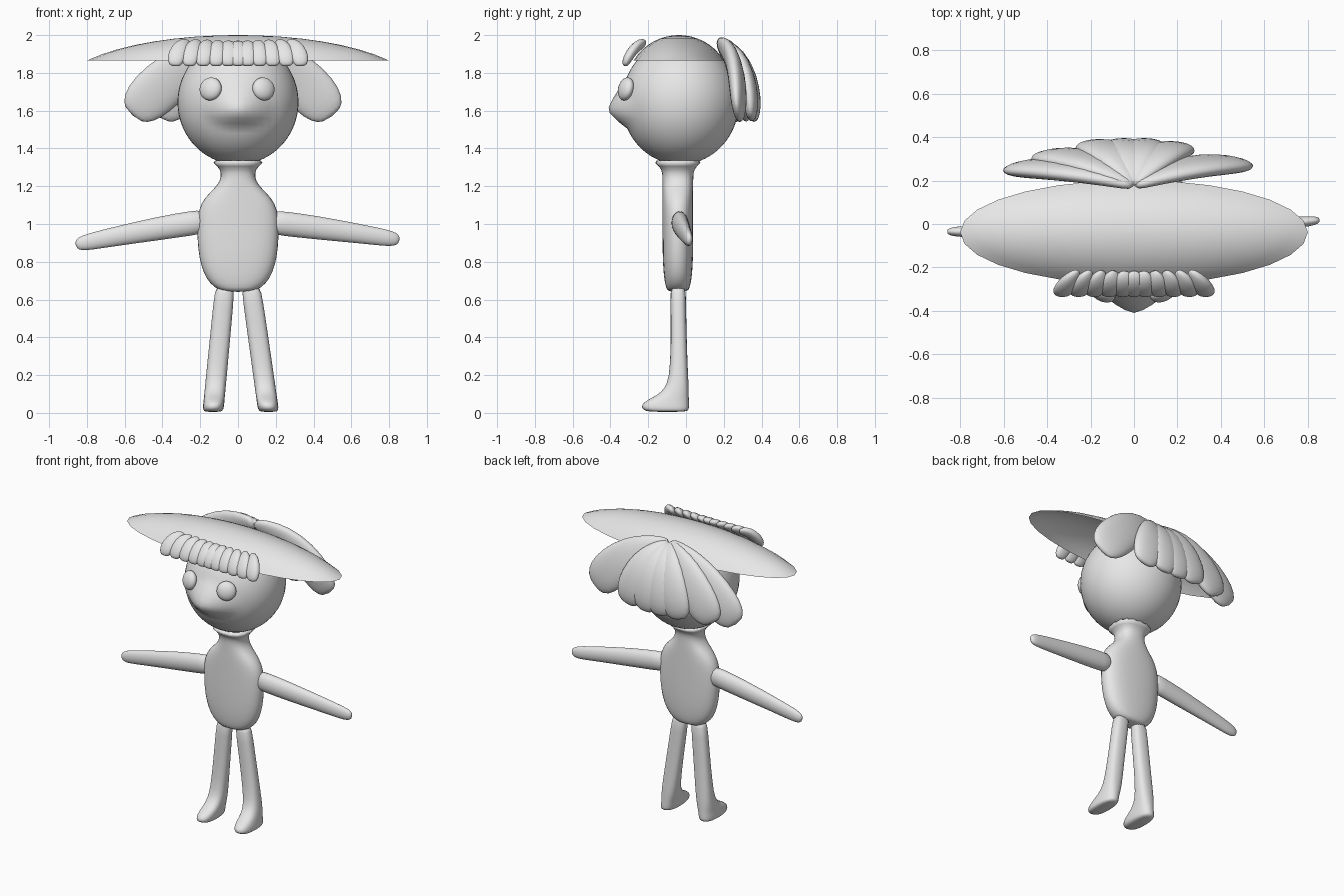
import bpy
import bmesh
from math import sin, cos, pi, sqrt, copysign, exp
from mathutils import Vector

if "Cube" in bpy.data.objects:
    bpy.data.objects.remove(bpy.data.objects["Cube"])

GREY = (0.8, 0.8, 0.8, 1)
clay = bpy.data.materials.new("plain_grey")
clay.use_nodes = True
clay.diffuse_color = GREY
clay.node_tree.nodes["Principled BSDF"].inputs["Base Color"].default_value = GREY


def finish(name, bm, subdivide=True):
    bmesh.ops.recalc_face_normals(bm, faces=bm.faces)
    mesh = bpy.data.meshes.new(name)
    bm.to_mesh(mesh)
    bm.free()
    for p in mesh.polygons:
        p.use_smooth = True
    mesh.materials.append(clay)
    ob = bpy.data.objects.new(name, mesh)
    bpy.context.collection.objects.link(ob)
    if subdivide:
        ob.modifiers.new("smooth", "SUBSURF").levels = 1
        ob.modifiers["smooth"].render_levels = 1
    return ob


def loft(name, rings, power=1.0, segs=16, capped=(True, True), subdivide=True):
    """Skin rings given as (centre, first half-axis vector, second half-axis vector)."""
    bm = bmesh.new()
    loops = []
    for c, u, v in rings:
        loop = []
        for i in range(segs):
            a = 2 * pi * i / segs
            s, t = (copysign(abs(f) ** power, f) for f in (cos(a), sin(a)))
            loop.append(bm.verts.new(Vector(c) + Vector(u) * s + Vector(v) * t))
        loops.append(loop)
    for low, high in zip(loops, loops[1:]):
        for i in range(segs):
            j = (i + 1) % segs
            bm.faces.new((low[i], low[j], high[j], high[i]))
    for flag, loop in zip(capped, (loops[0], loops[-1])):
        if flag:
            bm.faces.new(loop)
    return finish(name, bm, subdivide)


def level(x, y, z, rx, ry):
    return ((x, y, z), (rx, 0, 0), (0, ry, 0))


def strand(name, start, bend, end, hint, profile, power=1.0):
    """Flattened tube on a bent path; profile holds (t, half width, half thickness)."""
    a, b, c = Vector(start), Vector(bend), Vector(end)
    rings = []
    for t, w, th in profile:
        p = a * (1 - t) ** 2 + b * 2 * t * (1 - t) + c * t * t
        tan = ((b - a) * (1 - t) + (c - b) * t).normalized()
        n = Vector(hint)
        n = (n - tan * n.dot(tan)).normalized()
        rings.append((p, tan.cross(n) * w, n * th))
    return loft(name, rings, power)


def ball(name, loc, radii, segs=32, rows=24):
    bm = bmesh.new()
    bmesh.ops.create_uvsphere(bm, u_segments=segs, v_segments=rows, radius=1)
    for v in bm.verts:
        v.co = Vector(a * b for a, b in zip(v.co, radii))
    ob = finish(name, bm, False)
    ob.location = loc
    return ob


# Head with a pointed nose pulled out of the front
head = ball("head", (0, -0.03, 1.645), (0.32, 0.31, 0.33), 48, 36)
for v in head.data.vertices:
    if v.co.y < 0:
        dz = v.co.z + 0.045
        d = sqrt((v.co.x / 0.18) ** 2 + (dz / (0.15 if dz > 0 else 0.095)) ** 2)
        v.co.y -= 0.078 * max(0, 1 - d) ** 0.9

# Eyes, flattened against the face
for side, x in (("right", -0.145), ("left", 0.135)):
    eye = ball(side + "_eye", (x, -0.318, 1.715), (0.062, 0.062, 0.036))
    eye.rotation_mode = "QUATERNION"
    eye.rotation_quaternion = Vector((x, -0.3, 0.08)).to_track_quat("Z", "Y")

# Torso running up through the neck into the head
torso = [(0.64, .07, .05), (0.66, .125, .064), (0.71, .172, .074), (0.78, .2, .08),
         (0.87, .217, .083), (1.0, .222, .083), (1.08, .212, .083), (1.14, .18, .083),
         (1.19, .125, .083), (1.23, .095, .083), (1.27, .09, .083), (1.305, .105, .095),
         (1.345, .17, .16)]
loft("torso", [level(0, -0.043, z, rx, ry) for z, rx, ry in torso], 0.8)

# Arms
arm = [(0, .064, .045), (.1, .066, .046), (.35, .064, .042), (.7, .052, .032),
       (.9, .045, .026), (.97, .037, .021), (1, .018, .011)]
strand("left_arm", (0.17, -0.035, 1.01), (0.5, -0.02, 0.975), (0.855, 0.018, 0.915),
       (0, 1, 0), arm)
strand("right_arm", (-0.17, -0.035, 1.015), (-0.5, -0.035, 0.97), (-0.86, -0.035, 0.89),
       (0, 1, 0), arm)

# Legs, each ending in a foot that points forward: (height, toe y, heel y, half width)
leg = [(0.68, -.083, 0, .05), (0.6, -.083, 0, .054), (0.35, -.08, .005, .055),
       (0.18, -.09, .013, .056), (0.13, -.115, .015, .056), (0.095, -.15, .016, .056),
       (0.07, -.205, .017, .056), (0.045, -.238, .018, .057), (0.018, -.235, .018, .055),
       (0.004, -.2, .008, .045)]
for side, top, foot in (("left", 0.07, 0.163), ("right", -0.07, -0.133)):
    loft(side + "_leg",
         [level(foot + (top - foot) * z / 0.66, (front + back) / 2, z, w, (back - front) / 2)
          for z, front, back, w in leg], 0.8)

# Wide open-bottomed hat, an arc stretched sideways
R, MID, RIM = 0.281, 1.719, 1.865
hat = []
for i in range(9):
    z = RIM + (1.9999 - RIM) * (1 - (1 - i / 8) ** 2)
    r = sqrt(R * R - (z - MID) ** 2)
    hat.append(level(0, -0.038, z, r * 0.8 / 0.24, r))
loft("hat", hat, segs=28, capped=(False, True), subdivide=False)

# Front fringe of short rounded locks
lock = [(0, .012, .008), (.1, .032, .02), (.35, .046, .027), (.7, .05, .028),
        (.92, .042, .022), (1, .022, .01)]
for i in range(-5, 6):
    x = copysign(0.325 * abs(i / 5) ** 1.15, i)
    strand(f"fringe_lock_{i + 6}", (x * 0.78, -0.215, 1.955), (x, -0.285, 1.96),
           (x * 1.03, -0.325, 1.835), (0, -1, 0.4), lock, 0.9)

# Back hair: broad petals fanned out from the crown
petal = [(0, .03, .02), (.12, .06, .03), (.35, .105, .042), (.6, .132, .046),
         (.82, .135, .044), (.94, .11, .034), (1, .06, .014)]
tips = [(-0.56, 0.255), (-0.42, 0.31), (-0.2, 0.355), (-0.06, 0.36),
        (0.06, 0.36), (0.21, 0.345), (0.5, 0.275)]
for i, (x, y) in enumerate(tips):
    scale = 0.72 + 0.55 * abs(x) if abs(x) < 0.5 else 1
    strand(f"back_hair_{i + 1}", (0, 0.175, 1.955), (x * 0.5, y * 0.85 + 0.06, 1.9),
           (x, y, 1.535 + 0.07 * abs(x)), (0, 1, 0.2),
           [(t, w * scale, th) for t, w, th in petal], 0.9)
